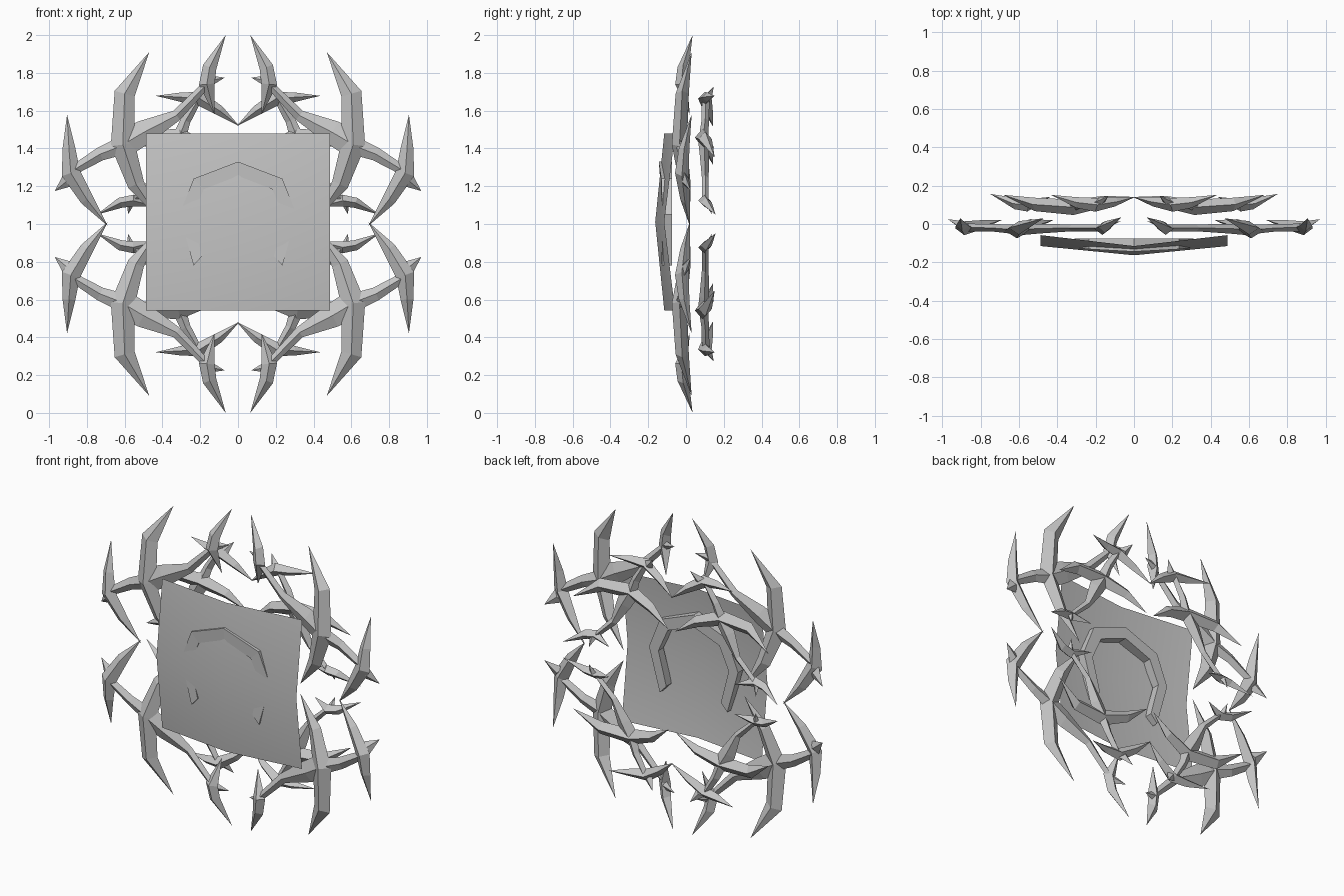
import bpy, bmesh, math
from mathutils import Vector

if "Cube" in bpy.data.objects:
    bpy.data.objects.remove(bpy.data.objects["Cube"])

grey = bpy.data.materials.new("stone_grey")
grey.diffuse_color = (0.56, 0.56, 0.56, 1)
grey.use_nodes = True
grey.node_tree.nodes["Principled BSDF"].inputs["Base Color"].default_value = grey.diffuse_color


def finish(name, bm, smooth=False):
    me = bpy.data.meshes.new(name)
    for f in bm.faces:
        f.smooth = smooth
    bm.to_mesh(me)
    bm.free()
    me.materials.append(grey)
    ob = bpy.data.objects.new(name, me)
    bpy.context.collection.objects.link(ob)
    return ob


def spike(bm, path, place):
    """Diamond-section thorn along points (x, y, z, half width, half depth)."""
    pts = [Vector((p[0], 0, p[2])) for p in path]
    rings = []
    for i, (x, y, z, w, d) in enumerate(path):
        c = Vector((x, y, z))
        if w == 0:
            rings.append([bm.verts.new(place(c))])
            continue
        t = (pts[min(i + 1, len(pts) - 1)] - pts[max(i - 1, 0)]).normalized()
        side = Vector((t.z, 0, -t.x)) * w
        deep = Vector((0, d, 0))
        rings.append([bm.verts.new(place(c + o)) for o in (side, deep, -side, -deep)])
    for a, b in zip(rings, rings[1:]):
        for k in range(4):
            quad = [a[k % len(a)], a[(k + 1) % 4 % len(a)],
                    b[(k + 1) % 4 % len(b)], b[k % len(b)]]
            bm.faces.new(list(dict.fromkeys(quad)))
    for r in (rings[0], rings[-1]):
        if len(r) == 4:
            bm.faces.new(r)


# One quadrant of the wreath, heights measured from its centre
THORNS = {
    "corner_thorn": [
        [(.47, .03, .91, 0, 0), (.60, -.02, .69, .055, .035), (.61, -.035, .42, .064, .04),
         (.54, -.005, .21, .045, .03), (.42, .02, .03, 0, 0)],
    ],
    "upright_thorn": [
        [(.065, .035, 1.0, 0, 0), (.15, -.015, .83, .037, .03), (.165, -.025, .74, .042, .032),
         (.125, .02, .58, 0, 0)],
        [(.165, -.015, .755, .035, .02), (.07, .015, .775, 0, 0)],
    ],
    "side_thorn": [
        [(.905, .03, .58, 0, 0), (.895, -.01, .40, .034, .028), (.885, -.022, .27, .05, .036),
         (.80, -.005, .13, .036, .025), (.69, .02, -.01, 0, 0)],
        [(.89, -.01, .24, .045, .025), (.97, .025, .175, 0, 0)],
    ],
    "joining_branch": [
        [(.155, -.02, .75, .02, .018), (.325, -.02, .575, .03, .018), (.50, -.025, .485, .065, .025),
         (.61, -.03, .42, .07, .03)],
        [(.60, -.03, .42, .05, .025), (.73, -.02, .37, .036, .02), (.88, -.018, .28, .025, .02)],
    ],
}


def build_wreath(prefix, scale, depth, swap):
    for part, spikes in THORNS.items():
        bm = bmesh.new()
        for sx in (-1, 1):
            for sz in (-1, 1):
                def place(p):
                    a, b = (p.z, p.x) if swap else (p.x, p.z)
                    return Vector((sx * a * scale, p.y + depth, 1 + sz * b * scale))
                for path in spikes:
                    spike(bm, path, place)
        bmesh.ops.recalc_face_normals(bm, faces=bm.faces)
        finish(prefix + "_" + part + "s", bm)


build_wreath("front", 1.0, 0.0, False)
# The rear wreath is smaller and turned a quarter
build_wreath("rear", 0.75, 0.122, True)

# Bulging square plate
bm = bmesh.new()
bulge = {0: -.163, 1: -.115, 2: -.058}
grid = [[bm.verts.new((.487 * i, bulge[abs(i) + abs(j)], 1.011 + .469 * j))
         for i in (-1, 0, 1)] for j in (-1, 0, 1)]
for j in range(2):
    for i in range(2):
        bm.faces.new((grid[j][i], grid[j][i + 1], grid[j + 1][i + 1], grid[j + 1][i]))
finish("plate", bm, smooth=True)

# Horseshoe band set through the plate
outer = [(.235, .78, -.128), (.31, 1.05, -.124), (.235, 1.24, -.131), (0, 1.33, -.144)]
inner = [(.19, .83, -.130), (.245, 1.04, -.126), (.18, 1.185, -.133), (0, 1.255, -.137)]


def arch(side):
    return side + [(-x, z, y) for x, z, y in reversed(side[:-1])]


bm = bmesh.new()
loops = []
for o, n in zip(arch(outer), arch(inner)):
    loops.append([bm.verts.new(v) for v in (
        (o[0], o[2], o[1]), (n[0], n[2], n[1]), (n[0], -.075, n[1]), (o[0], -.075, o[1]))])
for a, b in zip(loops, loops[1:]):
    for k in range(4):
        bm.faces.new((a[k], a[(k + 1) % 4], b[(k + 1) % 4], b[k]))
bm.faces.new(loops[0])
bm.faces.new(loops[-1])
bmesh.ops.recalc_face_normals(bm, faces=bm.faces)
finish("horseshoe_band", bm)
